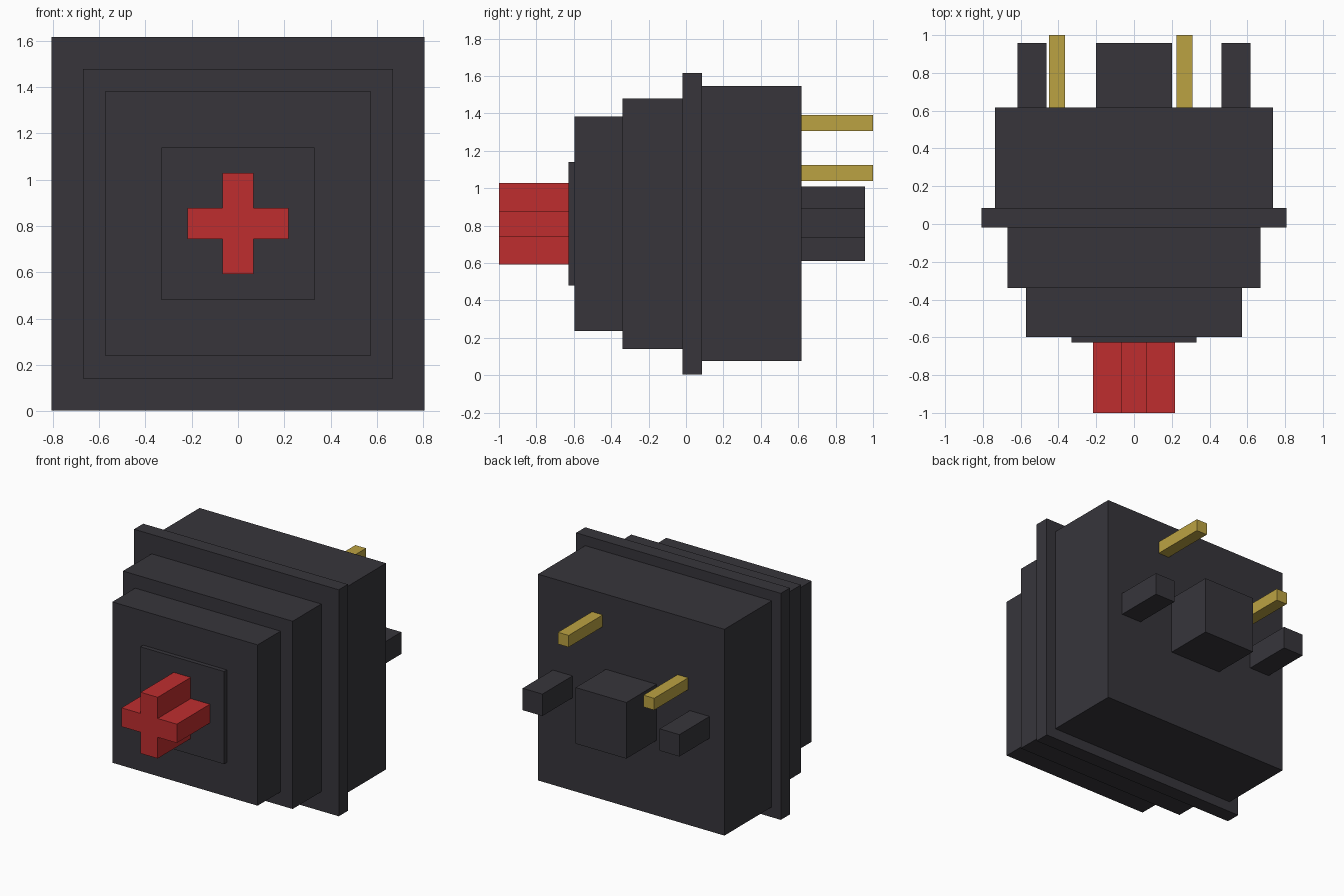
import bpy
import bmesh

cube = bpy.data.objects.get("Cube")
if cube:
    bpy.data.objects.remove(cube, do_unlink=True)


def make_material(name, rgb):
    mat = bpy.data.materials.new(name)
    mat.use_nodes = True
    color = (*rgb, 1.0)
    mat.diffuse_color = color
    mat.node_tree.nodes["Principled BSDF"].inputs["Base Color"].default_value = color
    return mat


charcoal = make_material("charcoal_plastic", (0.038, 0.036, 0.044))
red = make_material("red_plastic", (0.52, 0.027, 0.028))
gold = make_material("gold_metal", (0.50, 0.365, 0.055))

MID = 0.81  # height of the central axis


def extrude_profile(name, points, y0, y1, mat):
    """Prism from an (x, z) outline, running from y0 back to y1."""
    bm = bmesh.new()
    face = bm.faces.new([bm.verts.new((x, y0, z)) for x, z in points])
    result = bmesh.ops.extrude_face_region(bm, geom=[face])
    moved = [v for v in result["geom"] if isinstance(v, bmesh.types.BMVert)]
    bmesh.ops.translate(bm, verts=moved, vec=(0, y1 - y0, 0))
    bmesh.ops.recalc_face_normals(bm, faces=bm.faces)
    mesh = bpy.data.meshes.new(name)
    bm.to_mesh(mesh)
    bm.free()
    mesh.materials.append(mat)
    obj = bpy.data.objects.new(name, mesh)
    bpy.context.collection.objects.link(obj)
    return obj


def block(name, x, z, half_x, half_z, y0, y1, mat):
    outline = [(x - half_x, z - half_z), (x + half_x, z - half_z),
               (x + half_x, z + half_z), (x - half_x, z + half_z)]
    return extrude_profile(name, outline, y0, y1, mat)


# Square housing, stepped from front to back
for name, half, y0, y1 in [
    ("front_plate", 0.33, -0.628, -0.597),
    ("upper_step", 0.573, -0.597, -0.34),
    ("lower_step", 0.669, -0.34, -0.018),
    ("flange", 0.807, -0.018, 0.085),
    ("rear_housing", 0.735, 0.085, 0.617),
]:
    block(name, 0, MID, half, half, y0, y1, charcoal)

# Cross-shaped plunger
a, b = 0.067, 0.218
quarter = [(b, -a), (b, a), (a, a)]
cross = []
for turn in range(4):
    cross += quarter
    quarter = [(-z, x) for x, z in quarter]
extrude_profile("plunger", [(x, z + MID) for x, z in cross], -1.0, -0.628, red)

# Rear locating post and side pegs
block("centre_post", 0, MID, 0.2, 0.2, 0.617, 0.957, charcoal)
for side, sign in (("left", 1), ("right", -1)):
    block(side + "_peg", sign * 0.54, MID + 0.005, 0.078, 0.078, 0.617, 0.957, charcoal)

# Contact pins
block("left_pin", 0.267, 1.349, 0.042, 0.042, 0.617, 1.0, gold)
block("right_pin", -0.407, 1.081, 0.042, 0.042, 0.617, 1.0, gold)
